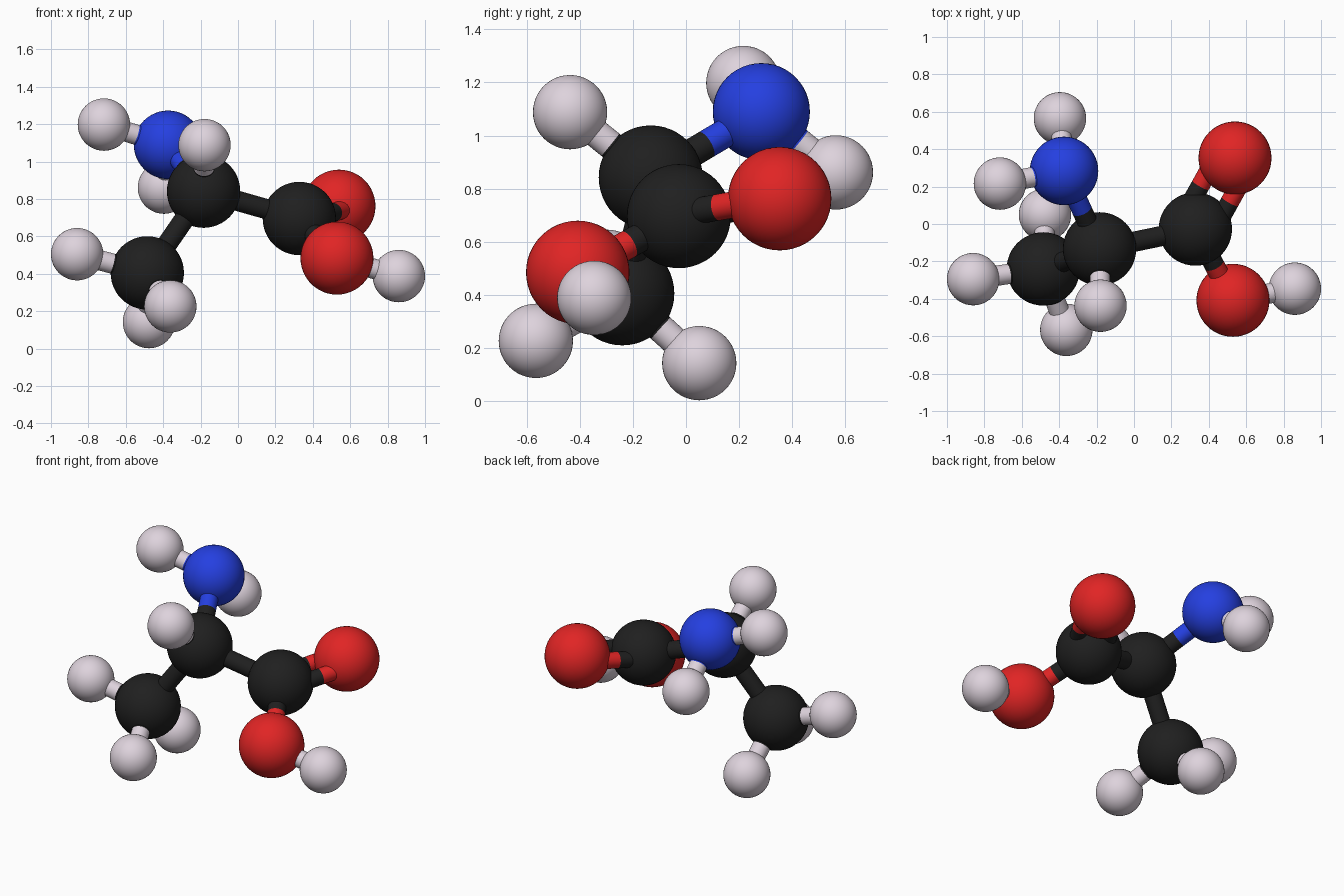
import bpy
from mathutils import Vector

if "Cube" in bpy.data.objects:
    bpy.data.objects.remove(bpy.data.objects["Cube"])


def material(name, rgb):
    m = bpy.data.materials.new(name)
    m.diffuse_color = (*rgb, 1)
    m.use_nodes = True
    m.node_tree.nodes["Principled BSDF"].inputs["Base Color"].default_value = m.diffuse_color
    return m


# kind: (material, ball radius)
KINDS = {
    "carbon": (material("charcoal black", (0.014, 0.014, 0.014)), 0.196),
    "oxygen": (material("red", (0.75, 0.018, 0.018)), 0.195),
    "nitrogen": (material("blue", (0.018, 0.05, 0.75)), 0.183),
    "hydrogen": (material("pale grey", (0.73, 0.65, 0.72)), 0.14),
}

# atom name: (kind, centre)
ATOMS = {
    "middle_carbon": ("carbon", (-0.184, -0.133, 0.842)),
    "acid_carbon": ("carbon", (0.328, -0.027, 0.696)),
    "methyl_carbon": ("carbon", (-0.485, -0.24, 0.405)),
    "amine_nitrogen": ("nitrogen", (-0.374, 0.284, 1.09)),
    "double_oxygen": ("oxygen", (0.54, 0.353, 0.762)),
    "hydroxyl_oxygen": ("oxygen", (0.529, -0.408, 0.484)),
    "hydroxyl_hydrogen": ("hydrogen", (0.86, -0.346, 0.388)),
    "middle_hydrogen": ("hydrogen", (-0.179, -0.437, 1.088)),
    "amine_hydrogen_1": ("hydrogen", (-0.717, 0.216, 1.198)),
    "amine_hydrogen_2": ("hydrogen", (-0.396, 0.565, 0.861)),
    "methyl_hydrogen_1": ("hydrogen", (-0.86, -0.295, 0.505)),
    "methyl_hydrogen_2": ("hydrogen", (-0.362, -0.566, 0.226)),
    "methyl_hydrogen_3": ("hydrogen", (-0.476, 0.05, 0.142)),
}

# bonds: two atoms and the number of rods
BONDS = [
    ("middle_carbon", "acid_carbon", 1),
    ("middle_carbon", "methyl_carbon", 1),
    ("middle_carbon", "amine_nitrogen", 1),
    ("middle_carbon", "middle_hydrogen", 1),
    ("acid_carbon", "double_oxygen", 2),
    ("acid_carbon", "hydroxyl_oxygen", 1),
    ("hydroxyl_oxygen", "hydroxyl_hydrogen", 1),
    ("amine_nitrogen", "amine_hydrogen_1", 1),
    ("amine_nitrogen", "amine_hydrogen_2", 1),
    ("methyl_carbon", "methyl_hydrogen_1", 1),
    ("methyl_carbon", "methyl_hydrogen_2", 1),
    ("methyl_carbon", "methyl_hydrogen_3", 1),
]


def finish(name, mat):
    ob = bpy.context.object
    ob.name = name
    ob.data.materials.append(mat)
    bpy.ops.object.shade_smooth_by_angle()


def rod(name, a, b, radius, mat):
    d = b - a
    bpy.ops.mesh.primitive_cylinder_add(
        vertices=32, radius=radius, depth=d.length, location=(a + b) / 2,
        rotation=d.to_track_quat("Z", "Y").to_euler())
    finish(name, mat)


# atom balls
for name, (kind, centre) in ATOMS.items():
    mat, radius = KINDS[kind]
    bpy.ops.mesh.primitive_uv_sphere_add(
        segments=48, ring_count=24, radius=radius, location=centre)
    finish(name, mat)

# bond rods, each half in the colour of its atom
for first, second, count in BONDS:
    a, b = Vector(ATOMS[first][1]), Vector(ATOMS[second][1])
    side = (b - a).cross(Vector((0, 0, 1))).normalized()
    for i in range(count):
        shift = side * 0.09 * (2 * i - 1) if count == 2 else Vector()
        radius = 0.05 if count == 2 else 0.054
        mid = (a + b) / 2 + shift
        for atom, end in ((first, a), (second, b)):
            rod(f"bond_{first}_{second}_{i + 1}_{atom}_half", end + shift, mid,
                radius, KINDS[ATOMS[atom][0]][0])
